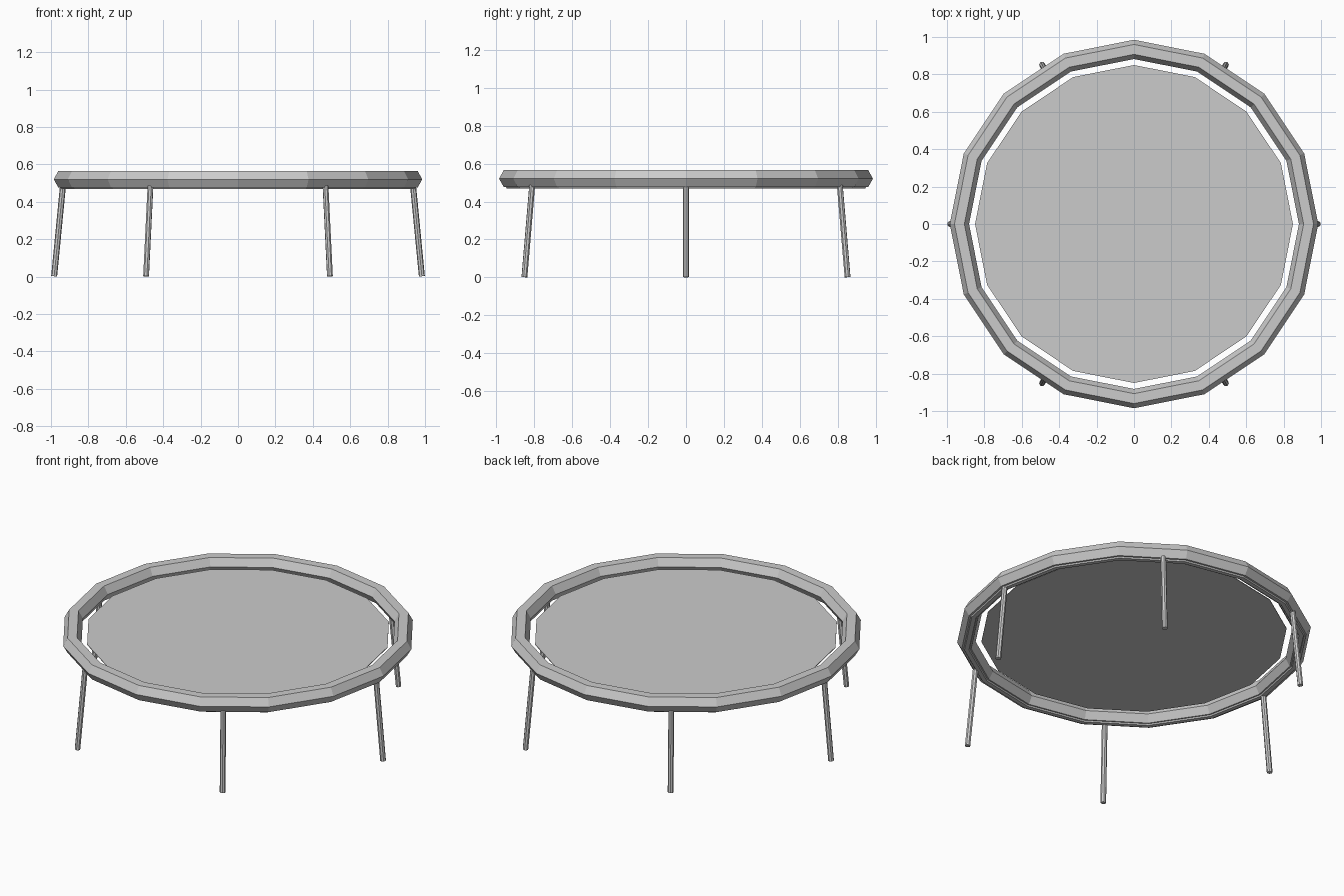
import bpy
import bmesh
from math import cos, sin, pi
from mathutils import Vector

SIDES = 16

old = bpy.data.objects.get("Cube")
if old:
    bpy.data.objects.remove(old, do_unlink=True)

grey = bpy.data.materials.new("light grey")
grey.use_nodes = True
grey.diffuse_color = (0.6, 0.6, 0.6, 1)
grey.node_tree.nodes["Principled BSDF"].inputs["Base Color"].default_value = (0.6, 0.6, 0.6, 1)


def add_object(name, bm):
    bmesh.ops.recalc_face_normals(bm, faces=bm.faces)
    mesh = bpy.data.meshes.new(name)
    bm.to_mesh(mesh)
    bm.free()
    mesh.materials.append(grey)
    obj = bpy.data.objects.new(name, mesh)
    bpy.context.collection.objects.link(obj)
    return obj


def ring(name, profile):
    """Sweep a closed (radius, height) profile around the z axis."""
    bm = bmesh.new()
    loops = []
    for i in range(SIDES):
        a = 2 * pi * i / SIDES
        loops.append([bm.verts.new((r * cos(a), r * sin(a), z)) for r, z in profile])
    n = len(profile)
    for i in range(SIDES):
        a, b = loops[i], loops[(i + 1) % SIDES]
        for j in range(n):
            k = (j + 1) % n
            bm.faces.new((a[j], b[j], b[k], a[k]))
    return add_object(name, bm)


def rod(name, start, end, radius, sides):
    """Straight capped tube between two points."""
    axis = end - start
    bm = bmesh.new()
    bmesh.ops.create_cone(bm, cap_ends=True, segments=sides, radius1=radius,
                          radius2=radius, depth=axis.length)
    bmesh.ops.rotate(bm, verts=bm.verts, matrix=axis.to_track_quat('Z', 'Y').to_matrix())
    bmesh.ops.translate(bm, verts=bm.verts, vec=(start + end) / 2)
    return add_object(name, bm)


# Padded rim with a hexagonal section
ring("rim_pad", [(0.985, 0.52), (0.96, 0.566), (0.907, 0.566),
                 (0.882, 0.52), (0.907, 0.476), (0.96, 0.476)])

# Frame tube showing just below the pad
tube = [(0.932 + 0.025 * cos(pi * i / 3), 0.49 + 0.025 * sin(pi * i / 3)) for i in range(6)]
ring("frame_tube", tube)

# Thin jumping mat
bm = bmesh.new()
bmesh.ops.create_cone(bm, cap_ends=True, segments=SIDES, radius1=0.85, radius2=0.85, depth=0.004)
bmesh.ops.translate(bm, verts=bm.verts, vec=(0, 0, 0.518))
add_object("jumping_mat", bm)

# Six legs splayed outward
for i in range(6):
    out = Vector((cos(i * pi / 3), sin(i * pi / 3), 0))
    rod(f"leg_{i + 1}", out * 0.983 + Vector((0, 0, 0.002)),
        out * 0.936 + Vector((0, 0, 0.485)), 0.016, 8)
